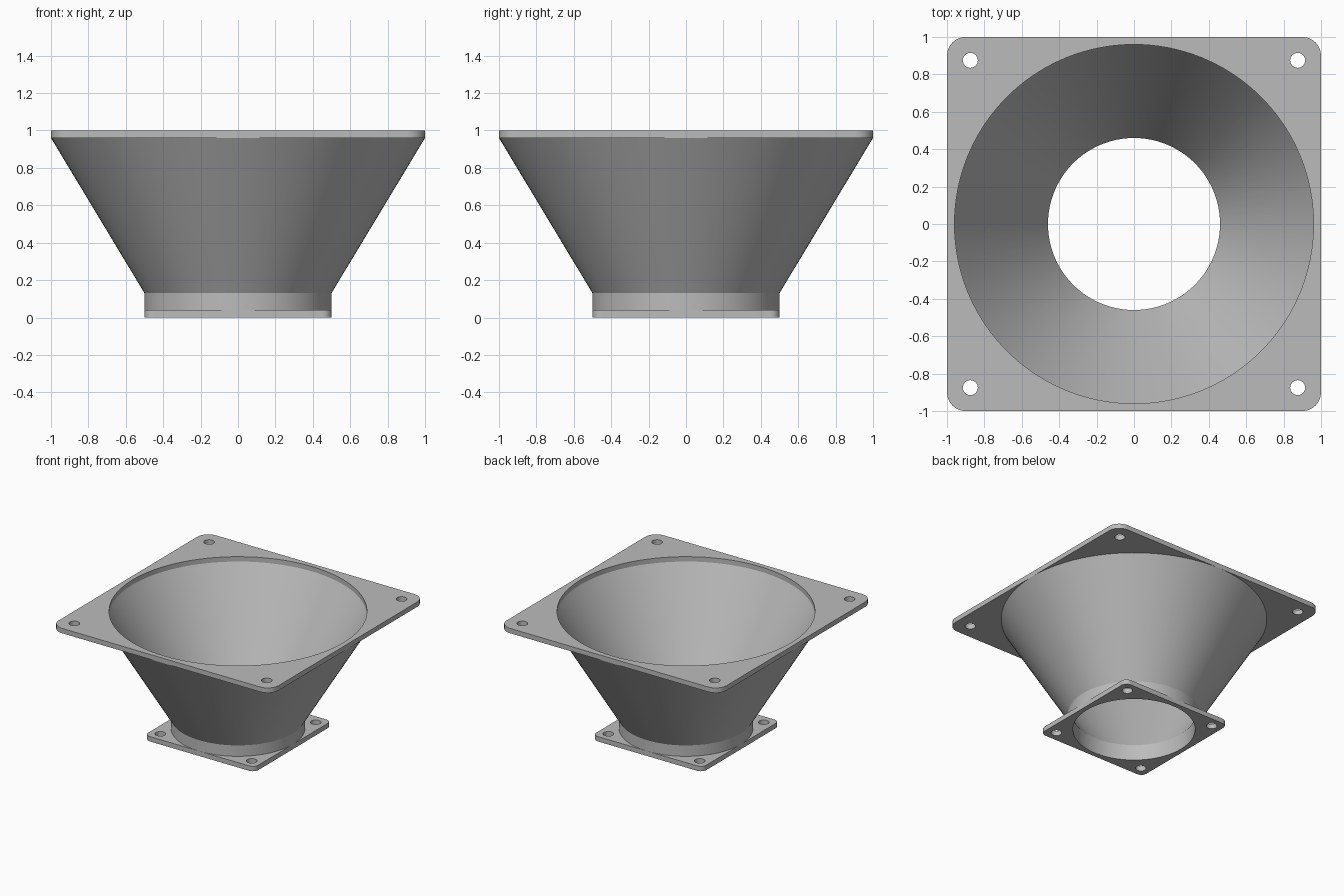
import bpy, bmesh
from math import sin, cos, pi, radians

cube = bpy.data.objects.get("Cube")
if cube:
    bpy.data.objects.remove(cube)

grey = bpy.data.materials.new("light_grey")
grey.use_nodes = True
GREY = (0.5, 0.5, 0.5, 1)
grey.diffuse_color = GREY
grey.node_tree.nodes["Principled BSDF"].inputs["Base Color"].default_value = GREY

SEGMENTS = 96
WALL = 0.04
PLATE = 0.04


def arc(x, y, r, start, end, n):
    return [(x + r * cos(start + (end - start) * i / n),
             y + r * sin(start + (end - start) * i / n)) for i in range(n + 1)]


def circle(x, y, r, n):
    return arc(x, y, r, 0, 2 * pi, n)[:-1]


def finish(name, mesh):
    obj = bpy.data.objects.new(name, mesh)
    bpy.context.collection.objects.link(obj)
    mesh.materials.clear()
    mesh.materials.append(grey)
    bpy.ops.object.select_all(action="DESELECT")
    bpy.context.view_layer.objects.active = obj
    obj.select_set(True)
    bpy.ops.object.shade_smooth_by_angle(angle=radians(25))
    return obj


def flange(name, half, corner, bore, hole_at, z):
    """Rounded square plate with a round bore and four screw holes."""
    c = half - corner
    outline = []
    for k, (sx, sy) in enumerate([(1, 1), (-1, 1), (-1, -1), (1, -1)]):
        outline += arc(sx * c, sy * c, corner, k * pi / 2, (k + 1) * pi / 2, 8)
    loops = [outline, circle(0, 0, bore, SEGMENTS)]
    loops += [circle(sx * hole_at, sy * hole_at, 0.04, 32)
              for sx in (-1, 1) for sy in (-1, 1)]

    curve = bpy.data.curves.new(name + "_outline", "CURVE")
    curve.dimensions = "2D"
    curve.fill_mode = "BOTH"
    curve.extrude = PLATE / 2
    for pts in loops:
        spline = curve.splines.new("POLY")
        spline.points.add(len(pts) - 1)
        for p, (x, y) in zip(spline.points, pts):
            p.co = (x, y, 0, 1)
        spline.use_cyclic_u = True

    # Turn the filled outline into a welded mesh
    temp = bpy.data.objects.new(name + "_temp", curve)
    bpy.context.collection.objects.link(temp)
    graph = bpy.context.evaluated_depsgraph_get()
    mesh = bpy.data.meshes.new_from_object(temp.evaluated_get(graph))
    bpy.data.objects.remove(temp)
    bm = bmesh.new()
    bm.from_mesh(mesh)
    bmesh.ops.remove_doubles(bm, verts=bm.verts, dist=0.0005)
    bmesh.ops.recalc_face_normals(bm, faces=bm.faces)
    bmesh.ops.translate(bm, verts=bm.verts, vec=(0, 0, z + PLATE / 2))
    bm.to_mesh(mesh)
    bm.free()
    finish(name, mesh)


def lathe(name, profile):
    """Revolve a closed (radius, height) profile around z."""
    bm = bmesh.new()
    rings = [[bm.verts.new((x, y, z)) for x, y in circle(0, 0, r, SEGMENTS)]
             for r, z in profile]
    for a, b in zip(rings, rings[1:] + rings[:1]):
        for i in range(SEGMENTS):
            j = (i + 1) % SEGMENTS
            bm.faces.new((a[i], a[j], b[j], b[i]))
    bmesh.ops.recalc_face_normals(bm, faces=bm.faces)
    mesh = bpy.data.meshes.new(name)
    bm.to_mesh(mesh)
    bm.free()
    finish(name, mesh)


# Mounting plates at both ends
flange("bottom_flange", 0.5, 0.05, 0.5 - WALL, 0.415, 0)
flange("top_flange", 1.0, 0.1, 1.0 - WALL, 0.875, 1 - PLATE)

# Hollow duct: short straight collar, then a widening cone
collar_top = 0.13
outer = [(0.5, PLATE), (0.5, collar_top), (1.0, 1 - PLATE)]
inner = [(r - WALL, z) for r, z in reversed(outer)]
lathe("funnel_duct", outer + inner)
